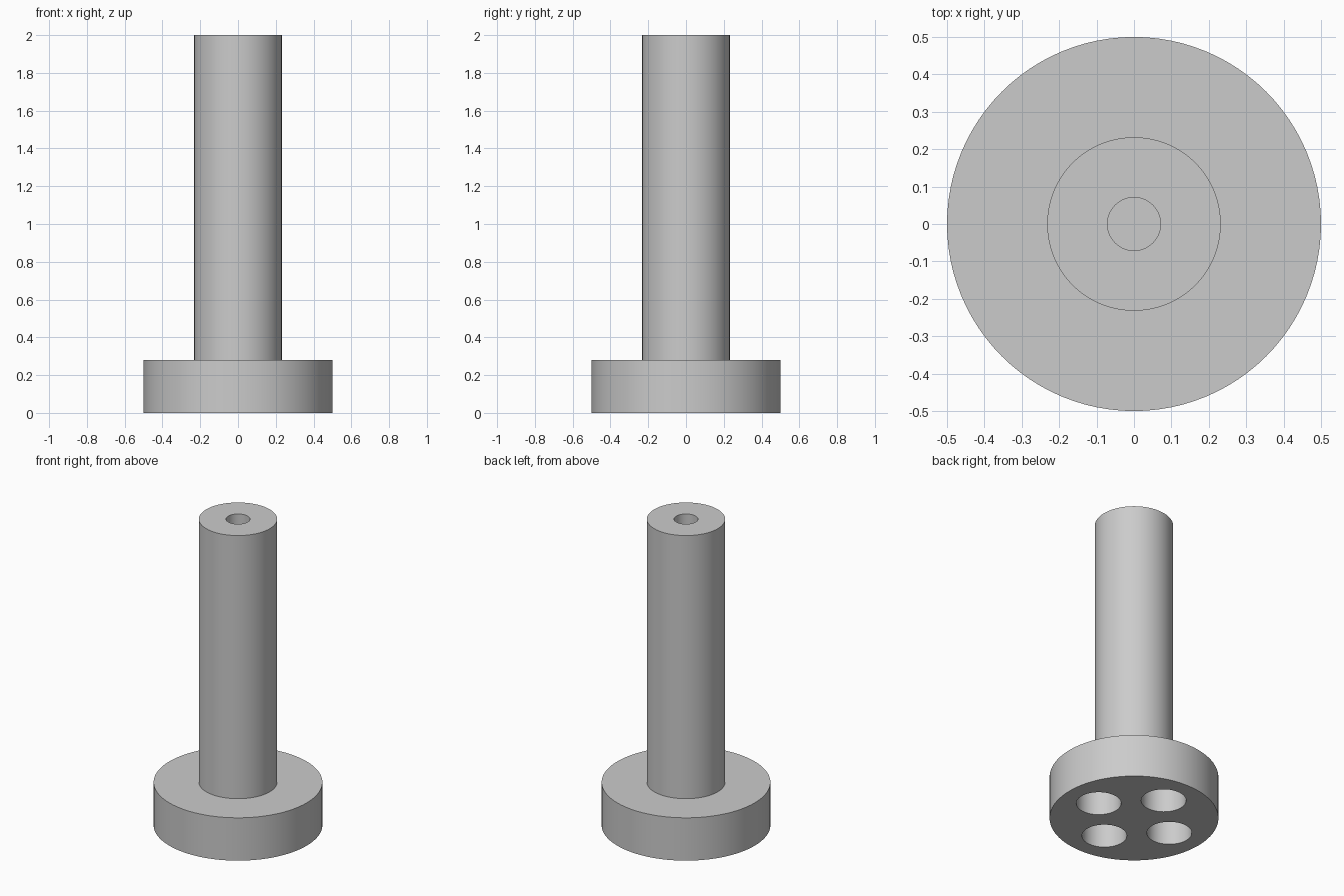
import bpy
import bmesh
from math import cos, sin, pi, radians
from mathutils import Vector

SEGMENTS = 96
BASE_RADIUS, BASE_HEIGHT = 0.5, 0.28
POST_RADIUS, TOTAL_HEIGHT = 0.232, 2.0
BORE_RADIUS, BORE_DEPTH = 0.071, 0.5
POCKET_RADIUS, POCKET_DEPTH, POCKET_RING = 0.133, 0.21, 0.273

cube = bpy.data.objects.get("Cube")
if cube:
    bpy.data.objects.remove(cube, do_unlink=True)

# Plain grey material
grey = bpy.data.materials.new("plain_grey")
grey.use_nodes = True
colour = (0.6, 0.6, 0.6, 1.0)
grey.diffuse_color = colour
grey.node_tree.nodes["Principled BSDF"].inputs["Base Color"].default_value = colour


def lathe(name, profile, segments, centre=(0, 0)):
    """Revolve a (radius, height) profile that starts and ends on the axis."""
    bm = bmesh.new()
    verts = [bm.verts.new((r, 0, z)) for r, z in profile]
    edges = [bm.edges.new(pair) for pair in zip(verts, verts[1:])]
    bmesh.ops.spin(bm, geom=verts + edges, cent=(0, 0, 0), axis=(0, 0, 1),
                   angle=2 * pi, steps=segments)
    bmesh.ops.remove_doubles(bm, verts=bm.verts, dist=1e-5)
    # Merge the triangle fans on the flat ends into single faces
    bmesh.ops.dissolve_limit(bm, angle_limit=radians(0.5),
                             verts=bm.verts, edges=bm.edges)
    bmesh.ops.recalc_face_normals(bm, faces=bm.faces)
    bmesh.ops.translate(bm, verts=bm.verts, vec=Vector((*centre, 0)))
    mesh = bpy.data.meshes.new(name)
    bm.to_mesh(mesh)
    bm.free()
    mesh.materials.append(grey)
    obj = bpy.data.objects.new(name, mesh)
    bpy.context.collection.objects.link(obj)
    return obj


# Round base and post with a blind bore in the top
post = lathe("flanged_post", [
    (0, 0), (BASE_RADIUS, 0), (BASE_RADIUS, BASE_HEIGHT),
    (POST_RADIUS, BASE_HEIGHT), (POST_RADIUS, TOTAL_HEIGHT),
    (BORE_RADIUS, TOTAL_HEIGHT), (BORE_RADIUS, TOTAL_HEIGHT - BORE_DEPTH),
    (0, TOTAL_HEIGHT - BORE_DEPTH)], SEGMENTS)

bpy.ops.object.select_all(action="DESELECT")
bpy.context.view_layer.objects.active = post
post.select_set(True)

# Four blind pockets in the underside
for i in range(4):
    angle = i * pi / 2
    cutter = lathe("pocket_cutter", [
        (0, -0.1), (POCKET_RADIUS, -0.1),
        (POCKET_RADIUS, POCKET_DEPTH), (0, POCKET_DEPTH)], 64,
        (POCKET_RING * cos(angle), POCKET_RING * sin(angle)))
    cutter.hide_render = True
    cut = post.modifiers.new("pocket", "BOOLEAN")
    cut.operation = "DIFFERENCE"
    cut.solver = "EXACT"
    cut.object = cutter
    bpy.ops.object.modifier_apply(modifier=cut.name)
    bpy.data.objects.remove(cutter, do_unlink=True)

bpy.ops.object.shade_smooth_by_angle(angle=radians(30))
